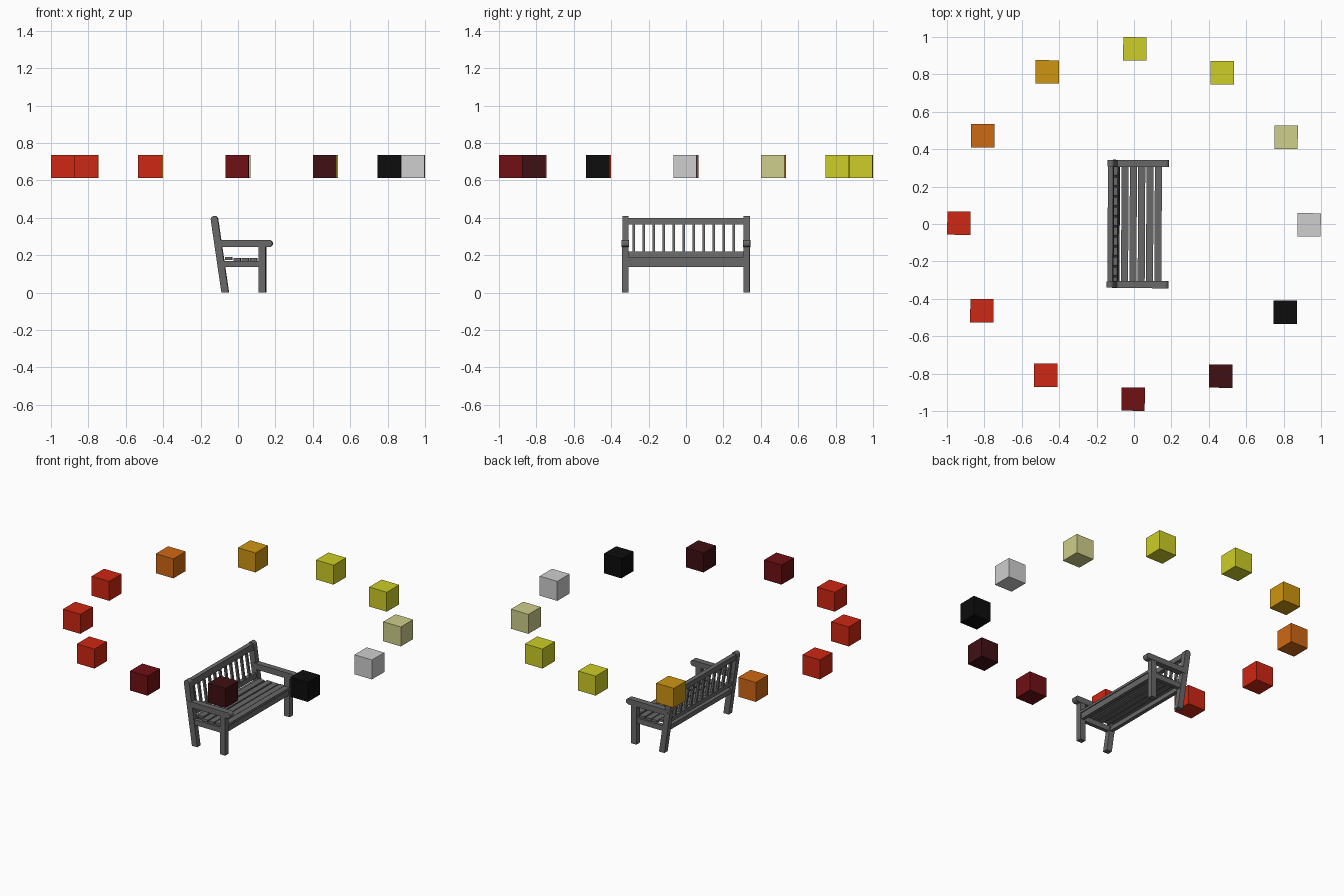
import bpy, bmesh, math
from mathutils import Matrix

cube = bpy.data.objects.get("Cube")
if cube:
    bpy.data.objects.remove(cube, do_unlink=True)

# The whole arrangement is turned very slightly
TURN = Matrix.Rotation(math.radians(-0.3), 4, 'Z')


def material(name, r, g, b):
    m = bpy.data.materials.new(name)
    m.use_nodes = True
    m.diffuse_color = (r, g, b, 1)
    m.node_tree.nodes["Principled BSDF"].inputs["Base Color"].default_value = (r, g, b, 1)
    return m


grey = material("bench grey", 0.14, 0.14, 0.14)
silver = material("silver", 0.62, 0.62, 0.62)
pale = material("pale yellow", 0.62, 0.62, 0.26)
yellow = material("yellow", 0.61, 0.61, 0.02)
amber = material("amber", 0.62, 0.3, 0.006)
orange = material("orange", 0.62, 0.14, 0.007)
red = material("red", 0.62, 0.02, 0.006)
dark_red = material("dark red", 0.16, 0.005, 0.007)
maroon = material("maroon", 0.05, 0.005, 0.007)
black = material("black", 0.004, 0.004, 0.004)


def prism(name, profile, y0, y1, mat=grey):
    """Extrude an x-z outline from y0 to y1."""
    bm = bmesh.new()
    face = bm.faces.new([bm.verts.new((x, y0, z)) for x, z in profile])
    ext = bmesh.ops.extrude_face_region(bm, geom=[face])
    new = [v for v in ext["geom"] if isinstance(v, bmesh.types.BMVert)]
    bmesh.ops.translate(bm, verts=new, vec=(0, y1 - y0, 0))
    bmesh.ops.recalc_face_normals(bm, faces=bm.faces)
    bm.transform(TURN)
    mesh = bpy.data.meshes.new(name)
    bm.to_mesh(mesh)
    bm.free()
    mesh.materials.append(mat)
    obj = bpy.data.objects.new(name, mesh)
    bpy.context.collection.objects.link(obj)
    return obj


def box(name, x0, x1, y0, y1, z0, z1, mat=grey):
    return prism(name, [(x0, z0), (x1, z0), (x1, z1), (x0, z1)], y0, y1, mat)


def arc(cx, cz, r, start, end, steps=8):
    angles = [math.radians(start + (end - start) * i / steps) for i in range(steps + 1)]
    return [(cx + r * math.cos(a), cz + r * math.sin(a)) for a in angles]


def lean(z):
    """Centre line of the leaning back."""
    return -0.068 - 0.147 * z


def leaning(name, z0, z1, half, y0, y1):
    return prism(name, [(lean(z0) - half, z0), (lean(z0) + half, z0),
                        (lean(z1) + half, z1), (lean(z1) - half, z1)], y0, y1)


# Bench ends: legs, armrest and side rail
for side, s in (("right", -1), ("left", 1)):
    y0, y1 = s * 0.324 - 0.017, s * 0.324 + 0.017
    top = arc(lean(0.391), 0.391, 0.019, 0, 180)
    prism(side + "_back_leg",
          [(lean(0) - 0.019, 0), (lean(0) + 0.019, 0)] + top, y0, y1)
    box(side + "_front_leg", 0.112, 0.15, y0, y1, 0, 0.246)
    prism(side + "_armrest",
          [(-0.115, 0.281), (-0.109, 0.244)] + arc(0.167, 0.2625, 0.0185, -90, 90),
          y0 - 0.002, y1 + 0.002)
    box(side + "_seat_rail", -0.08, 0.12, s * 0.324 - 0.012, s * 0.324 + 0.012, 0.136, 0.17)

# Long rails between the ends
box("front_apron", 0.122, 0.142, -0.308, 0.308, 0.137, 0.19)
leaning("rear_apron", 0.137, 0.17, 0.012, -0.308, 0.308)
leaning("lower_back_rail", 0.19, 0.22, 0.012, -0.308, 0.308)
leaning("top_back_rail", 0.363, 0.4, 0.014, -0.308, 0.308)

# Back spindles
COUNT = 11
for i in range(COUNT):
    y = -0.28 + 0.0535 * i
    leaning("back_spindle_%d" % (i + 1), 0.215, 0.368, 0.007, y - 0.007, y + 0.007)

# Seat slats, dipping slightly in the middle
for i in range(5):
    x = -0.049 + 0.0445 * i
    z = 0.169 + 0.0015 * (i - 2) ** 2
    reach = 0.308 if i in (0, 4) else 0.325
    box("seat_slat_%d" % (i + 1), x - 0.019, x + 0.019, -reach, reach, z, z + 0.015)

# Ring of floating coloured cubes
ring = [silver, pale, yellow, yellow, amber, orange, red, red, red, dark_red, maroon, black]
H = 0.0625
for i, mat in enumerate(ring):
    a = math.tau * i / len(ring)
    x, y = 0.936 * math.cos(a), 0.936 * math.sin(a)
    box("ring_cube_%d" % (i + 1), x - H, x + H, y - H, y + H, 0.612, 0.737, mat)
